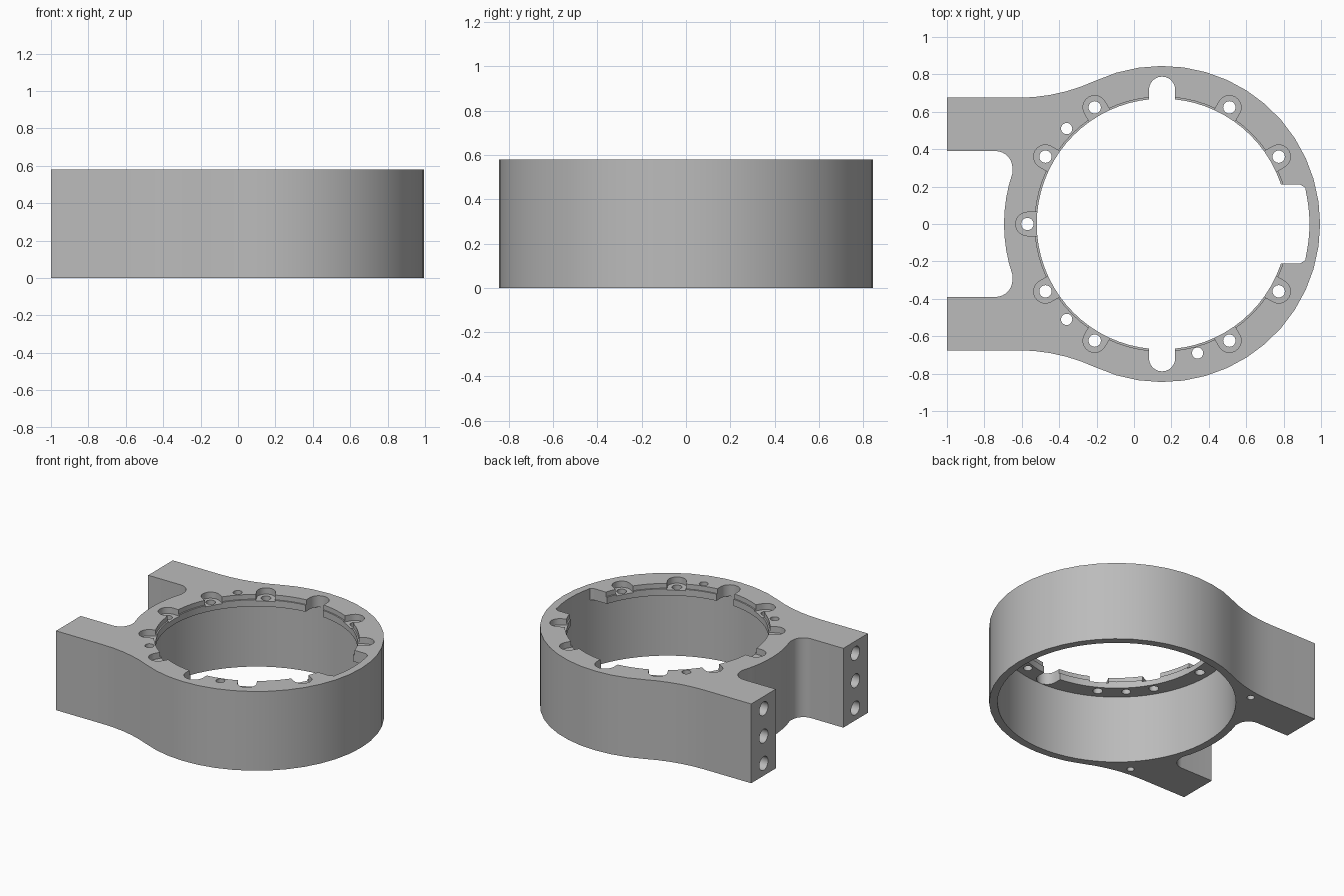
import bpy, bmesh
from math import radians, cos, sin
from mathutils import Matrix, Vector

if "Cube" in bpy.data.objects:
    bpy.data.objects.remove(bpy.data.objects["Cube"])

HEIGHT, CX = 0.58, 0.15          # body height, ring centre on x
OUTER, BORE, BOLTS = 0.845, 0.79, 0.72
FLANGE, SEAT = 0.496, 0.535      # underside of flange, counterbore floor

grey = bpy.data.materials.new("machined_grey")
grey.use_nodes = True
grey.diffuse_color = (0.5, 0.5, 0.5, 1)
grey.node_tree.nodes["Principled BSDF"].inputs["Base Color"].default_value = (0.5, 0.5, 0.5, 1)


def arc(cx, cy, r, a0, a1, n):
    angles = [radians(a0 + (a1 - a0) * i / n) for i in range(n + 1)]
    return [(cx + r * cos(a), cy + r * sin(a)) for a in angles]


def mirrored(half):
    """Close an outline whose half runs from y = 0 to y = 0."""
    return half + [(x, -y) for x, y in reversed(half[1:-1])]


def prism(name, points, z0, z1, matrix=Matrix()):
    bm = bmesh.new()
    face = bm.faces.new([bm.verts.new((x, y, z0)) for x, y in points])
    top = bmesh.ops.extrude_face_region(bm, geom=[face])["geom"]
    verts = [v for v in top if isinstance(v, bmesh.types.BMVert)]
    bmesh.ops.translate(bm, verts=verts, vec=(0, 0, z1 - z0))
    bmesh.ops.recalc_face_normals(bm, faces=bm.faces)
    bm.transform(matrix)
    mesh = bpy.data.meshes.new(name)
    bm.to_mesh(mesh)
    bm.free()
    mesh.materials.append(grey)
    obj = bpy.data.objects.new(name, mesh)
    bpy.context.collection.objects.link(obj)
    return obj


def circle(cx, cy, r, n=24):
    return arc(cx, cy, r, 0, 360, n)[:-1]


# Body outline: ring, blended shoulder, arm, filleted notch
half = arc(CX, 0, OUTER, 0, 115, 14)
half += arc(-0.62, 1.66, 0.985, -65, -90, 5)[1:]
half += [(-1, 0.675), (-1, 0.39)]
half += arc(-0.74, 0.30, 0.09, 90, 0, 8)
half += arc(CX, 0, OUTER, 161, 180, 4)
body = prism("ring_clamp_body", mirrored(half), 0, HEIGHT)
bpy.context.view_layer.objects.active = body


def cut(points, z0, z1, matrix=Matrix()):
    cutter = prism("cutter", points, z0, z1, matrix)
    cutter.hide_render = True
    mod = body.modifiers.new("cut", "BOOLEAN")
    mod.operation, mod.solver, mod.object = "DIFFERENCE", "EXACT", cutter
    bpy.ops.object.modifier_apply(modifier=mod.name)
    bpy.data.objects.remove(cutter)


# Wide lower bore, flange opening and its shallow upper step
cut(circle(CX, 0, BORE, 72), -0.1, FLANGE)
cut(circle(CX, 0, 0.67, 72), 0.4, 0.7)
cut(circle(CX, 0, 0.68, 72), SEAT + 0.01, 0.7)

# Side pocket with rounded corners
pocket = arc(CX, 0, BORE - 0.002, 0, 11, 4) + [(0.915, 0.195), (0.89, 0.21), (0.6, 0.21), (0.6, 0)]
cut(mirrored(pocket), 0.45, 0.7)

# Rounded slots in front and back of the flange
for turn in (90, 270):
    slot = arc(BORE - 0.072, 0, 0.07, -90, 90, 12) + [(0.5, 0.07), (0.5, -0.07)]
    cut(slot, 0.45, 0.7, Matrix.Translation((CX, 0, 0)) @ Matrix.Rotation(radians(turn), 4, "Z"))

# Bolt holes with counterbores open to the middle
for turn in (30, 60, 120, 150, 180, 210, 240, 300, 330):
    place = Matrix.Translation((CX, 0, 0)) @ Matrix.Rotation(radians(turn), 4, "Z")
    seat = arc(BOLTS, 0, 0.063, -90, 90, 12) + [(0.6, 0.063), (0.6, -0.063)]
    cut(seat, SEAT, 0.7, place)
    cut(circle(BOLTS, 0, 0.033), 0.45, 0.7, place)

# Plain pin holes through the flange
for x, y in ((-0.36, 0.51), (-0.36, -0.51), (0.34, -0.69)):
    cut(circle(x, y, 0.03), 0.45, 0.7)

# Blind holes under the shoulders, and three holes in each arm end
along_x = Matrix.Rotation(radians(90), 4, "Y")
for side in (1, -1):
    cut(circle(-0.49, 0.62 * side, 0.025), -0.1, 0.2)
    for z in (0.09, 0.29, 0.49):
        cut(circle(0, 0, 0.05), -0.1, 0.35, Matrix.Translation((-1, 0.53 * side, z)) @ along_x)

bpy.ops.object.select_all(action="DESELECT")
body.select_set(True)
bpy.ops.object.shade_smooth_by_angle(angle=radians(30))
